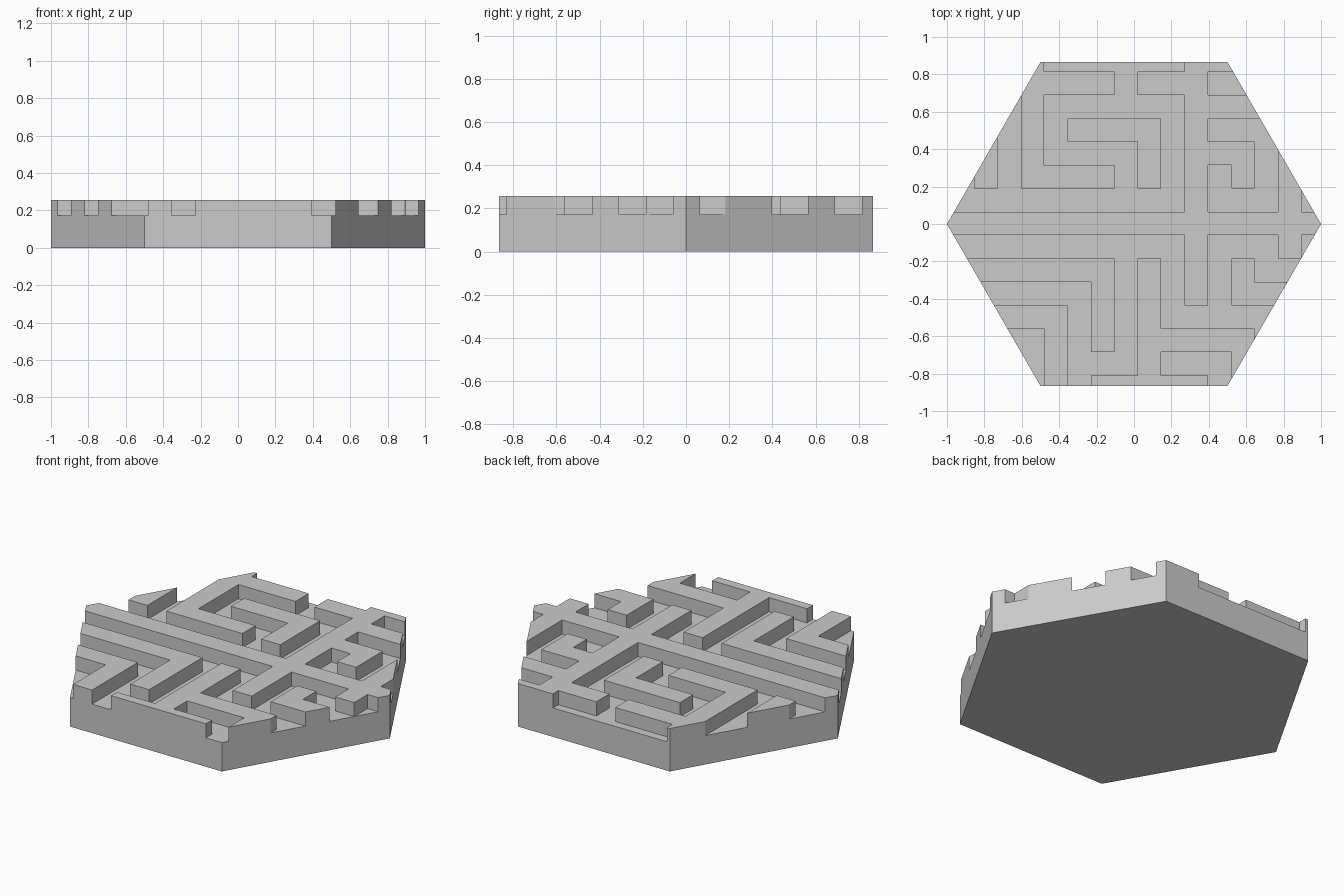
import bpy, bmesh, math
from mathutils import Vector

if "Cube" in bpy.data.objects:
    bpy.data.objects.remove(bpy.data.objects["Cube"])

FLOOR, TOP, PITCH = 0.172, 0.256, 0.125
X0, Y0 = 0.02, -0.06            # origin of the maze grid

# Maze walls as grid rectangles: x start, x end, y start, y end
WALLS = [
    (-9, 9, 0, 1),                                        # long central wall
    (-5, -4, 2, 8), (-5, -1, 2, 3), (-5, -1, 6, 7),       # back left bracket
    (-3, 1, 4, 5), (0, 1, 2, 5), (-7, -6, 2, 8),          # hook and stub
    (2, 3, -3, 8), (0, 3, 6, 7),                          # cross wall
    (2, 9, 7, 8), (2, 9, 5, 6), (2, 5, 3, 4), (4, 5, 2, 4),
    (6, 7, -1, 4),                                        # right tip
    (-9, -1, -2, -1), (-2, -1, -5, -1),                   # front left bends
    (-9, -3, -4, -3), (-4, -3, -8, -3),
    (0, 1, -8, -1), (0, 5, -5, -4), (4, 5, -8, -4), (-2, 3, -8, -6),
    (4, 5, -3, -1), (4, 9, -3, -2),                       # front right bend
]


def is_wall(p):
    i, j = (p.x - X0) / PITCH, (p.y - Y0) / PITCH
    return any(a < i < b and c < j < d for a, b, c, d in WALLS)


# Hexagonal slab up to the maze floor
bm = bmesh.new()
ring = [bm.verts.new((math.cos(k * math.pi / 3), math.sin(k * math.pi / 3), 0))
        for k in range(6)]
base = bm.faces.new(ring)
res = bmesh.ops.extrude_face_region(bm, geom=[base], use_keep_orig=True)
bmesh.ops.translate(bm, vec=(0, 0, FLOOR),
                    verts=[g for g in res["geom"] if isinstance(g, bmesh.types.BMVert)])
bmesh.ops.recalc_face_normals(bm, faces=bm.faces[:])

# Cut the slab along the grid lines
for k in range(-9, 9):
    for co, no in (((X0 + k * PITCH, 0, 0), (1, 0, 0)), ((0, Y0 + k * PITCH, 0), (0, 1, 0))):
        bmesh.ops.bisect_plane(bm, geom=bm.verts[:] + bm.edges[:] + bm.faces[:],
                               dist=1e-5, plane_co=co, plane_no=no)

# Raise the wall cells
cells = [f for f in bm.faces
         if f.calc_center_median().z > FLOOR - 1e-4 and is_wall(f.calc_center_median())]
res = bmesh.ops.extrude_face_region(bm, geom=cells)
bmesh.ops.translate(bm, vec=(0, 0, TOP - FLOOR),
                    verts=[g for g in res["geom"] if isinstance(g, bmesh.types.BMVert)])

# Merge flat areas again
bmesh.ops.dissolve_limit(bm, angle_limit=math.radians(1), verts=bm.verts[:], edges=bm.edges[:])
bmesh.ops.recalc_face_normals(bm, faces=bm.faces[:])

mesh = bpy.data.meshes.new("hexagon_maze_tile")
bm.to_mesh(mesh)
bm.free()
bpy.context.collection.objects.link(bpy.data.objects.new("hexagon_maze_tile", mesh))
